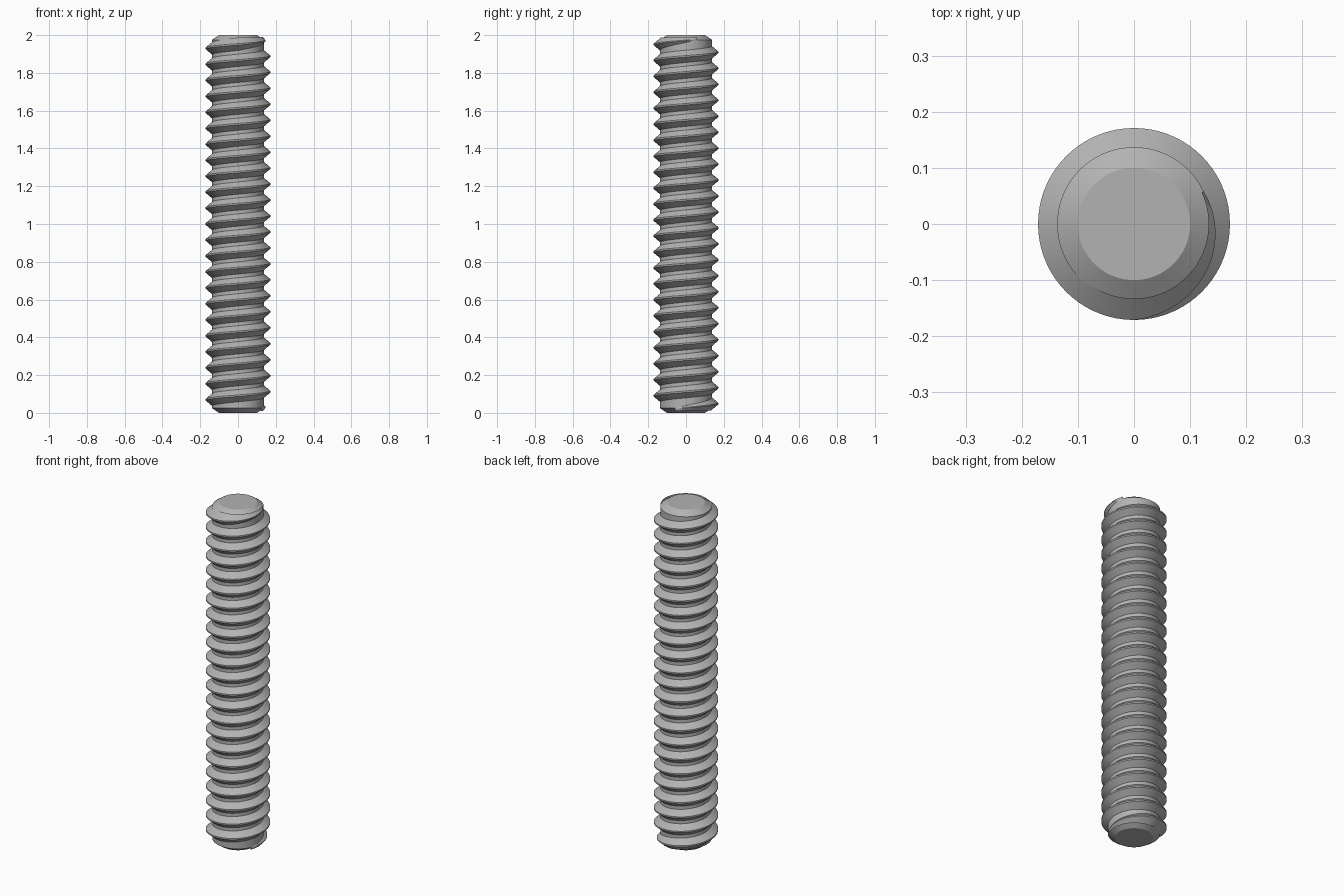
import bpy, bmesh
from math import sin, cos, radians, tau

if "Cube" in bpy.data.objects:
    bpy.data.objects.remove(bpy.data.objects["Cube"], do_unlink=True)

HEIGHT, CORE, CREST, TIP = 2.0, 0.137, 0.171, 0.1
CHAMFER = 0.025
PITCH = 1.86 / 22
TURNS = 23            # whole turns between the two run-outs
RUNOUT = radians(25)  # overshoot past the right side at both ends
FADE = radians(115)   # angle over which the thread grows to full depth
STEPS = 72            # segments per turn

steel = bpy.data.materials.new("grey_steel")
steel.use_nodes = True
grey = (0.45, 0.45, 0.45, 1)
steel.diffuse_color = grey
shader = next(n for n in steel.node_tree.nodes if n.type == "BSDF_PRINCIPLED")
shader.inputs["Base Color"].default_value = grey


def finish(name, bm):
    bmesh.ops.recalc_face_normals(bm, faces=bm.faces)
    mesh = bpy.data.meshes.new(name)
    bm.to_mesh(mesh)
    bm.free()
    obj = bpy.data.objects.new(name, mesh)
    bpy.context.collection.objects.link(obj)
    mesh.materials.append(steel)
    bpy.ops.object.select_all(action="DESELECT")
    obj.select_set(True)
    bpy.context.view_layer.objects.active = obj
    bpy.ops.object.shade_smooth_by_angle(angle=radians(30))


def bridge(bm, rings, closed):
    for a, b in zip(rings, rings[1:]):
        for i in range(len(a) if closed else len(a) - 1):
            j = (i + 1) % len(a)
            bm.faces.new((a[i], a[j], b[j], b[i]))


# Core rod with a chamfer at each end
bm = bmesh.new()
rings = []
for r, z in ((TIP, 0), (CORE, CHAMFER), (CORE, HEIGHT - CHAMFER), (TIP, HEIGHT)):
    rings.append([bm.verts.new((r * cos(tau * i / STEPS), r * sin(tau * i / STEPS), z))
                  for i in range(STEPS)])
bridge(bm, rings, True)
bm.faces.new(rings[0])
bm.faces.new(rings[-1])
finish("core_rod", bm)

# Helical thread ridge, tapering into the core at both ends
bm = bmesh.new()
start, end = -RUNOUT, TURNS * tau + RUNOUT
count = int((end - start) / tau * STEPS)
mid = TURNS * tau / 2
SINK = 0.004
ridge = ((-0.036, 0), (-0.004, 1), (0.004, 1), (0.036, 0))
sections = []
for k in range(count + 1):
    a = start + (end - start) * k / count
    grow = min(1, (a - start) / FADE, (end - a) / FADE)
    z = HEIGHT / 2 + PITCH * (a - mid) / tau
    section = []
    for dz, h in ridge:
        r = CORE - SINK + h * (SINK + (CREST - CORE) * grow)
        dz *= 0.3 + 0.7 * grow
        section.append(bm.verts.new((r * cos(a), r * sin(a), z + dz)))
    sections.append(section)
bridge(bm, sections, True)
bm.faces.new(sections[0])
bm.faces.new(sections[-1])
finish("thread_ridge", bm)
